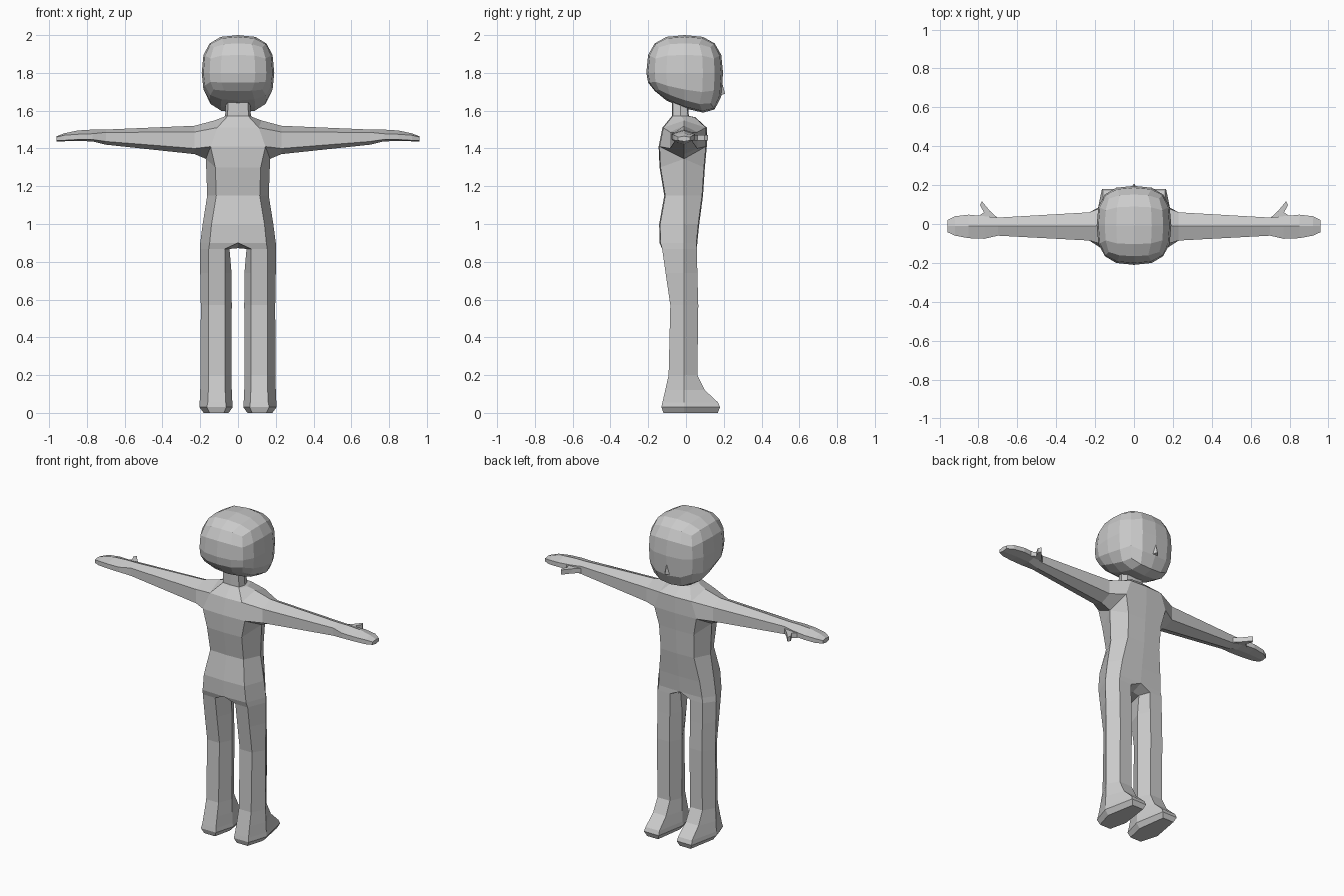
import bpy, bmesh
from mathutils import Vector


def loft(bm, rings, closed=True, skip=()):
    """Bridge successive rings of points; skip holds (ring, column) quads to leave open."""
    vs = [[bm.verts.new(p) for p in r] for r in rings]
    n = len(rings[0])
    for i in range(len(vs) - 1):
        for j in range(n if closed else n - 1):
            if (i, j) not in skip:
                k = (j + 1) % n
                bm.faces.new((vs[i][j], vs[i][k], vs[i + 1][k], vs[i + 1][j]))
    return vs


def finish(bm, name, mirror=False):
    bmesh.ops.remove_doubles(bm, verts=bm.verts[:], dist=0.0005)
    bmesh.ops.recalc_face_normals(bm, faces=bm.faces[:])
    me = bpy.data.meshes.new(name)
    bm.to_mesh(me)
    bm.free()
    ob = bpy.data.objects.new(name, me)
    bpy.context.collection.objects.link(ob)
    if mirror:
        m = ob.modifiers.new("mirror", "MIRROR")
        m.merge_threshold = 0.001
    return ob


# Body: half of it, mirrored
bm = bmesh.new()


def torso_ring(z, yb, yf, xc, xs, ys=-0.01, zs=None):
    return [(0, yb, z), (xc, yb + 0.005, z), (xs, ys, z if zs is None else zs),
            (xc, yf - 0.005, z), (0, yf, z)]


torso = [torso_ring(*a) for a in (
    (0.90, -0.14, 0.06, 0.15, 0.20),
    (1.00, -0.142, 0.07, 0.14, 0.187),
    (1.15, -0.115, 0.09, 0.115, 0.163),
    (1.30, -0.14, 0.10, 0.12, 0.17, -0.01, 1.345),
    (1.41, -0.145, 0.11, 0.145, 0.17, -0.01, 1.345),
    (1.51, -0.125, 0.11, 0.11, 0.125, -0.01, 1.548),
    (1.565, -0.08, 0.05, 0.06, 0.08, -0.02),
    (1.572, -0.075, 0.015, 0.055, 0.068, -0.03),
    (1.65, -0.075, 0.01, 0.053, 0.065, -0.03))]
loft(bm, torso, closed=False, skip={(4, 1), (4, 2)})


# Arm and hand, starting from the shoulder opening
def arm_ring(x, top, up, low, bottom, yb, yf):
    return [(x, -0.01, top), (x, yb, up), (x, yb, low),
            (x, -0.01, bottom), (x, yf, low), (x, yf, up)]


lo, hi = torso[4], torso[5]
arm = [[hi[2], hi[1], lo[1], lo[2], lo[3], hi[3]]]
arm += [arm_ring(*a) for a in (
    (0.23, 1.52, 1.487, 1.40, 1.37, -0.085, 0.06),
    (0.70, 1.50, 1.485, 1.437, 1.42, -0.06, 0.033),
    (0.77, 1.50, 1.478, 1.447, 1.437, -0.076, 0.04),
    (0.85, 1.495, 1.475, 1.447, 1.44, -0.073, 0.048),
    (0.92, 1.48, 1.47, 1.443, 1.438, -0.06, 0.04),
    (0.96, 1.465, 1.46, 1.442, 1.437, -0.042, 0.02))]
bm.faces.new(loft(bm, arm)[-1])


# Leg and foot, starting from the hip opening
def leg_ring(z, yb, yf, x0, x1, x2, x3):
    return [(x3, -0.01, z), (x2, yb, z), (x1, yb, z),
            (x0, -0.01, z), (x1, yf, z), (x2, yf, z)]


hip = torso[0]
leg = [[hip[2], hip[1], hip[0], (0, -0.01, 0.872), hip[4], hip[3]]]
leg += [leg_ring(*a) for a in (
    (0.868, -0.126, 0.058, 0.045, 0.07, 0.155, 0.202),
    (0.74, -0.108, 0.06, 0.034, 0.07, 0.155, 0.20),
    (0.57, -0.083, 0.065, 0.033, 0.07, 0.155, 0.197),
    (0.20, -0.092, 0.06, 0.035, 0.07, 0.155, 0.198),
    (0.12, -0.11, 0.10, 0.033, 0.068, 0.157, 0.20),
    (0.055, -0.125, 0.17, 0.03, 0.065, 0.16, 0.203),
    (0.03, -0.13, 0.18, 0.028, 0.062, 0.165, 0.204),
    (0.0, -0.12, 0.168, 0.05, 0.075, 0.15, 0.182))]
bm.faces.new(loft(bm, leg)[-1])
finish(bm, "body", mirror=True)

# Thumb
bm = bmesh.new()
thumb = [[(a[0], a[1], 1.472), (b[0], b[1], 1.472), (b[0], b[1], 1.443), (a[0], a[1], 1.443)]
         for a, b in (((0.70, 0.03), (0.80, 0.04)), ((0.742, 0.068), (0.772, 0.06)),
                      ((0.76, 0.09), (0.783, 0.08)), ((0.782, 0.117), (0.792, 0.098)))]
bm.faces.new(loft(bm, thumb)[-1])
finish(bm, "thumb", mirror=True)

# Head: cube pushed out to a rounded block, with the jaw tilted down to the face
bm = bmesh.new()
bmesh.ops.create_cube(bm, size=2)
bmesh.ops.subdivide_edges(bm, edges=bm.edges[:], cuts=3, use_grid_fill=True)
for v in bm.verts:
    p = v.co * (1 / sum(abs(c) ** 2.8 for c in v.co) ** (1 / 2.8))
    y = p.y * 0.203 - 0.007
    jaw = min(1, max(0, -p.z * 1.2))
    z = 1.8 + 0.2 * p.z + jaw * (0.01 - 0.33 * y)
    v.co = Vector((p.x * 0.192, y, z))
finish(bm, "head")

# Nose
bm = bmesh.new()
l, r, top, tip = [bm.verts.new(p) for p in (
    (-0.022, 0.178, 1.68), (0.022, 0.178, 1.68), (0, 0.188, 1.76), (0, 0.207, 1.69))]
for f in ((l, r, tip), (r, top, tip), (top, l, tip), (l, top, r)):
    bm.faces.new(f)
finish(bm, "nose")
